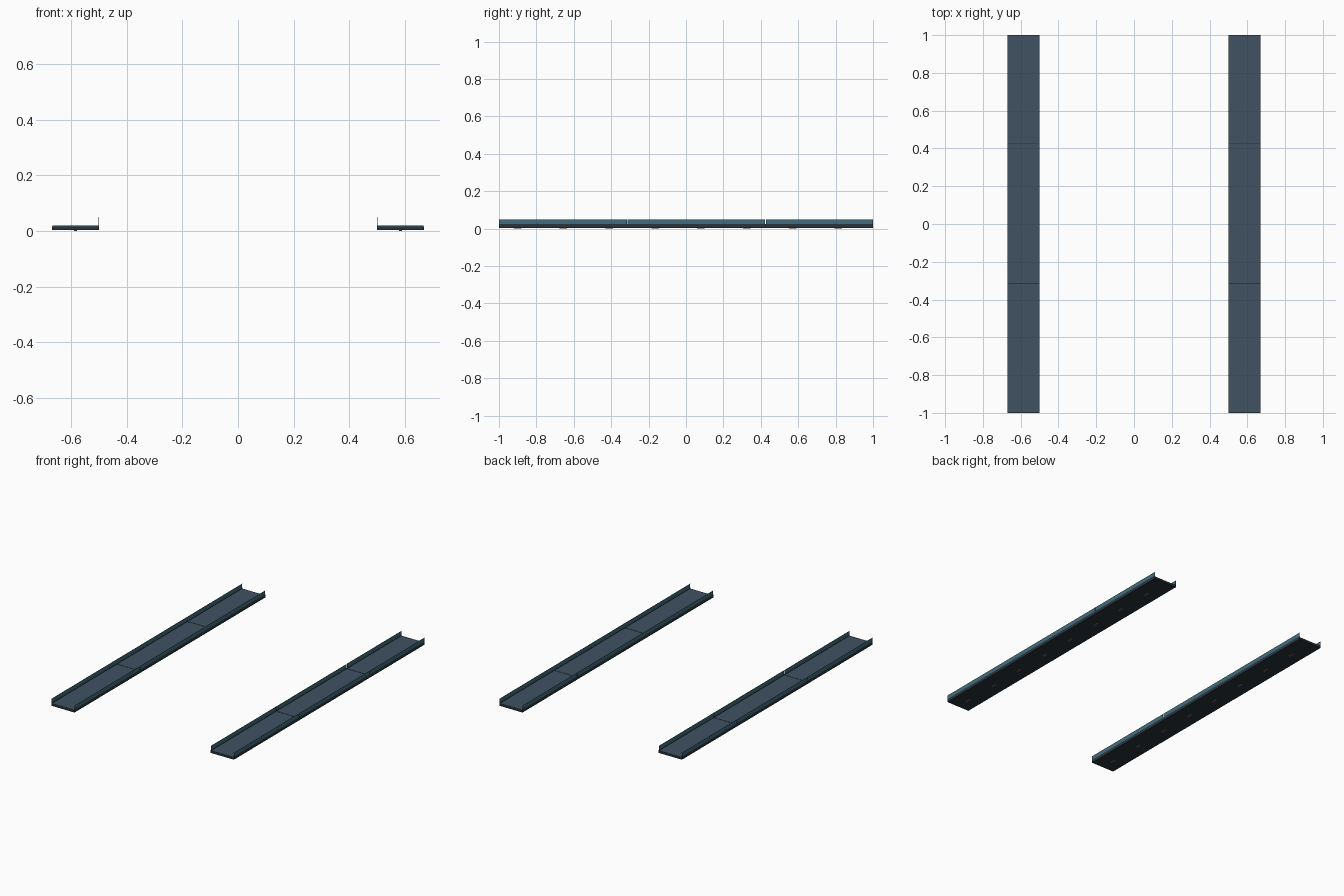
import bpy, bmesh

if "Cube" in bpy.data.objects:
    bpy.data.objects.remove(bpy.data.objects["Cube"])

def material(name, col):
    m = bpy.data.materials.new(name)
    m.diffuse_color = (*col, 1)
    m.use_nodes = True
    m.node_tree.nodes["Principled BSDF"].inputs["Base Color"].default_value = m.diffuse_color
    return m

DECK = material("slate deck", (0.05, 0.085, 0.12))
DARK = material("dark frame", (0.022, 0.034, 0.045))
GLASS = material("teal panel", (0.055, 0.15, 0.2))
TRIM = material("teal trim", (0.04, 0.3, 0.38))
BRACKET = material("grey bracket", (0.12, 0.11, 0.1))

def boxes(name, mat, items):
    """One object from boxes given as (x0, x1, y0, y1, z0, z1)."""
    bm = bmesh.new()
    for x0, x1, y0, y1, z0, z1 in items:
        for v in bmesh.ops.create_cube(bm, size=1)["verts"]:
            v.co = (x1 if v.co.x > 0 else x0, y1 if v.co.y > 0 else y0, z1 if v.co.z > 0 else z0)
    me = bpy.data.meshes.new(name)
    bm.to_mesh(me)
    bm.free()
    me.materials.append(mat)
    ob = bpy.data.objects.new(name, me)
    bpy.context.collection.objects.link(ob)
    return ob

SEAMS = (-1, -0.315, 0.425, 1)
SPANS = list(zip(SEAMS, SEAMS[1:]))
G = 0.0015

for side, cx in (("left", -0.585), ("right", 0.585)):
    # tray under the walkway and its deck plates, split by seams
    boxes(side + "_frame", DARK, [(cx - .085, cx + .085, -1, 1, .004, .016)])
    boxes(side + "_deck", DECK, [(cx - .083, cx + .083, a + G, b - G, .016, .019) for a, b in SPANS])
    # low kerbs, thin side panels and the top trim
    edges = (cx - .085, cx + .0835)
    boxes(side + "_kerbs", DARK, [(x, x + .0015, -1, 1, .016, .024) for x in edges])
    boxes(side + "_side_panels", GLASS,
          [(x, x + .0015, a + G, b - G, .024, .049) for x in edges for a, b in SPANS])
    boxes(side + "_trim", TRIM, [(x, x + .0015, -1, 1, .049, .050) for x in edges])
    # small brackets along the underside centre line
    boxes(side + "_brackets", BRACKET,
          [(cx - .006, cx + .006, y - .02, y + .02, 0, .004) for y in [-.9 + .245 * i for i in range(8)]])
